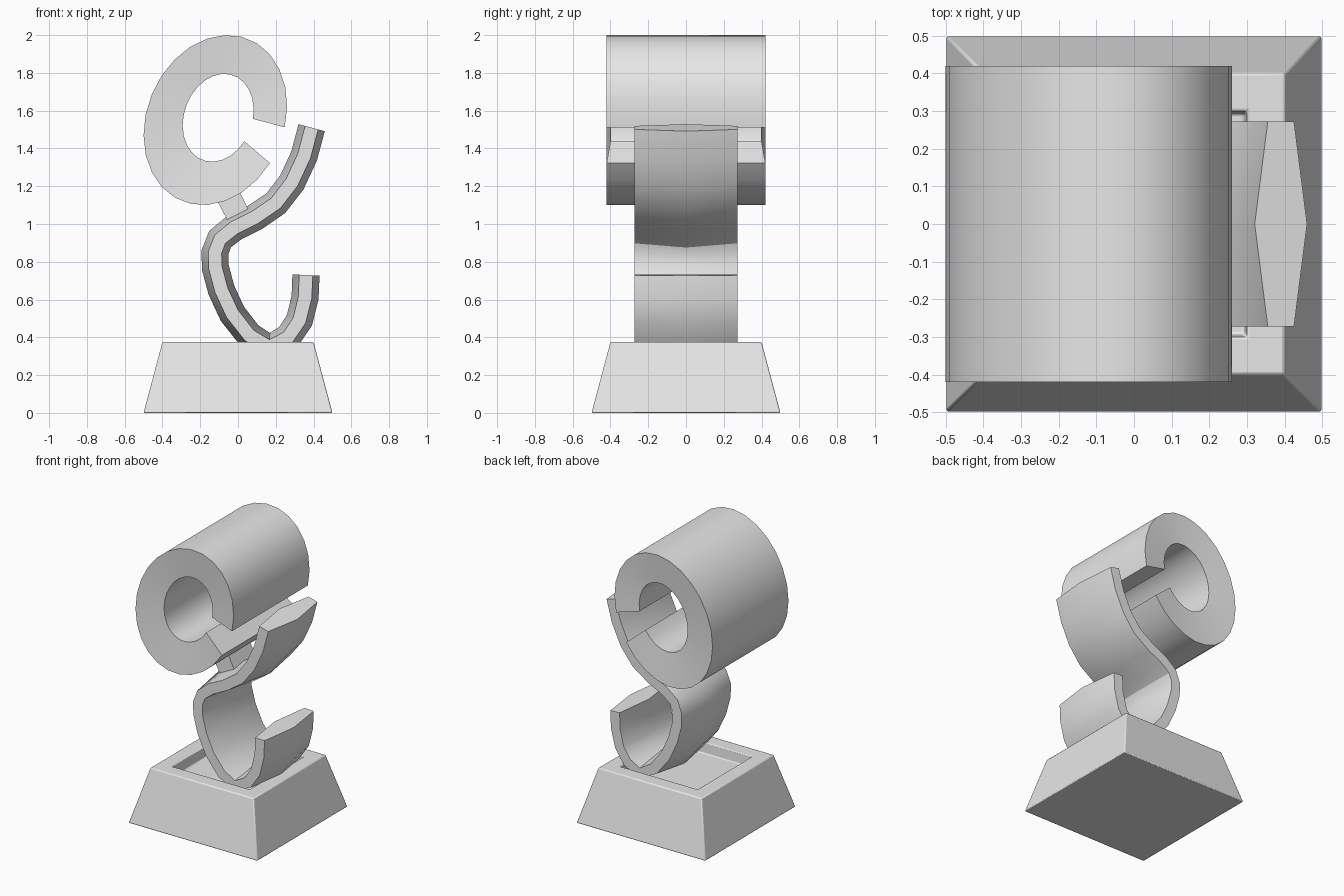
import bpy, bmesh, math
from mathutils import Vector

cube = bpy.data.objects.get("Cube")
if cube:
    bpy.data.objects.remove(cube, do_unlink=True)

grey = bpy.data.materials.new("plain_grey")
grey.use_nodes = True
grey.diffuse_color = (0.8, 0.8, 0.8, 1)
grey.node_tree.nodes["Principled BSDF"].inputs["Base Color"].default_value = (0.8, 0.8, 0.8, 1)


def finish(name, bm):
    bmesh.ops.recalc_face_normals(bm, faces=bm.faces)
    mesh = bpy.data.meshes.new(name)
    bm.to_mesh(mesh)
    bm.free()
    mesh.materials.append(grey)
    obj = bpy.data.objects.new(name, mesh)
    bpy.context.collection.objects.link(obj)
    bpy.ops.object.select_all(action='DESELECT')
    obj.select_set(True)
    bpy.context.view_layer.objects.active = obj
    return obj


def loft(name, sections):
    """Skin a row of matching cross-sections and cap both ends."""
    bm = bmesh.new()
    rows = [[bm.verts.new(p) for p in s] for s in sections]
    n = len(rows[0])
    for a, b in zip(rows, rows[1:]):
        for i in range(n):
            j = (i + 1) % n
            bm.faces.new((a[i], a[j], b[j], b[i]))
    bm.faces.new(rows[0])
    bm.faces.new(rows[-1])
    return finish(name, bm)


def square(half, z):
    return [(x * half, y * half, z) for x, y in ((-1, -1), (1, -1), (1, 1), (-1, 1))]


# Tapered base with a shallow square recess in its top
base = loft("base", [square(0.5, 0), square(0.4, 0.375),
                     square(0.3, 0.375), square(0.293, 0.3)])
bevel = base.modifiers.new("soft_edges", 'BEVEL')
bevel.width = 0.007
bevel.segments = 2
bpy.ops.object.shade_smooth_by_angle(angle=math.radians(30))

# S-shaped ribbon, thicker along its middle
path = [Vector(p) for p in (
    (0.39, 1.51), (0.35, 1.36), (0.285, 1.22), (0.2, 1.11), (0.09, 1.035),
    (-0.02, 0.98), (-0.095, 0.92), (-0.122, 0.85), (-0.12, 0.77), (-0.088, 0.65),
    (-0.03, 0.525), (0.06, 0.41), (0.165, 0.352), (0.265, 0.4), (0.325, 0.49),
    (0.355, 0.61), (0.36, 0.73))]
ridge, edge, half = 0.072, 0.036, 0.272
profile = [(ridge, 0), (edge, half), (-edge, half), (-ridge, 0), (-edge, -half), (edge, -half)]
sections = []
for i, p in enumerate(path):
    t = (path[min(i + 1, len(path) - 1)] - path[max(i - 1, 0)]).normalized()
    sections.append([(p.x - t.y * d, y, p.y + t.x * d) for d, y in profile])
loft("s_ribbon", sections)
bpy.ops.object.shade_smooth_by_angle(angle=math.radians(30))


# Open oval tube with slightly dished ends
def oval(cx, cz, w, h, t):
    return cx + w * math.cos(t), cz + h * math.sin(t + 0.175)


steps = 24
sections = []
for i in range(steps + 1):
    f = i / steps
    ox, oz = oval(-0.12, 1.55, 0.38, 0.45, -0.26 + f * (math.tau - 0.445))
    ix, iz = oval(-0.105, 1.5625, 0.188, 0.2325, -0.2 + f * (math.tau - 0.54))
    sections.append([(ox, -0.42, oz), (ox, 0.42, oz), (ix, 0.4, iz), (ix, -0.4, iz)])
loft("open_tube", sections)
bpy.ops.object.shade_smooth_by_angle(angle=math.radians(30))

# Short strut joining the tube to the ribbon
ends = [((-0.13, 1.16), (-0.01, 1.21)), ((-0.035, 0.98), (0.075, 1.035))]
loft("strut", [[(a[0], -0.12, a[1]), (b[0], -0.12, b[1]),
                (b[0], 0.12, b[1]), (a[0], 0.12, a[1])] for a, b in ends])
